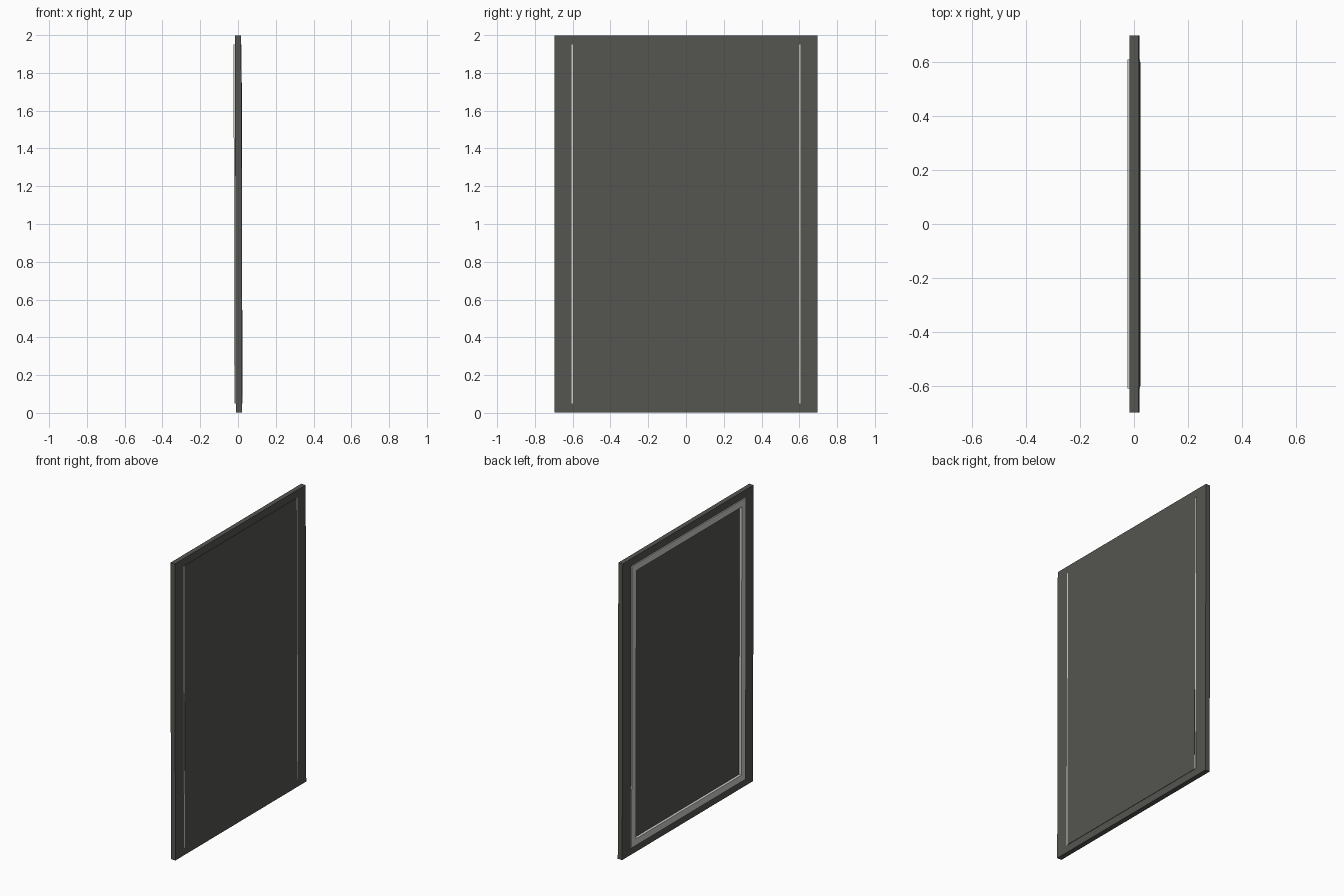
import bpy, bmesh
from mathutils import Matrix

if "Cube" in bpy.data.objects:
    bpy.data.objects.remove(bpy.data.objects["Cube"])

def material(name, rgb):
    m = bpy.data.materials.new(name)
    m.diffuse_color = (*rgb, 1)
    m.use_nodes = True
    m.node_tree.nodes["Principled BSDF"].inputs["Base Color"].default_value = m.diffuse_color
    return m

dark = material("dark grey", (0.09, 0.09, 0.08))
light = material("light grey", (0.62, 0.62, 0.60))

# the whole door leans very slightly
TILT = Matrix.Translation((0, 0, 1)) @ Matrix.Rotation(-0.0022, 4, 'Y')

def finish(name, bm, mat):
    bmesh.ops.recalc_face_normals(bm, faces=bm.faces)
    bm.transform(TILT)
    me = bpy.data.meshes.new(name)
    bm.to_mesh(me)
    bm.free()
    me.materials.append(mat)
    ob = bpy.data.objects.new(name, me)
    bpy.context.collection.objects.link(ob)
    return ob

def slab(name, hy, hz, x0, x1, mat):
    bm = bmesh.new()
    bmesh.ops.create_cube(bm, size=1)
    for v in bm.verts:
        v.co.x = x1 if v.co.x > 0 else x0
        v.co.y *= 2 * hy
        v.co.z *= 2 * hz
    return finish(name, bm, mat)

def ring(name, outer, inner, x0, x1, mat):
    """Rectangular frame between two half-size pairs (y, z)."""
    bm = bmesh.new()
    profile = ((*outer, x0), (*outer, x1), (*inner, x1), (*inner, x0))
    rows = [[bm.verts.new((x, sy * y, sz * z)) for y, z, x in profile]
            for sy, sz in ((-1, -1), (1, -1), (1, 1), (-1, 1))]
    for c in range(4):
        a, b = rows[c], rows[(c + 1) % 4]
        for k in range(4):
            bm.faces.new((a[k], a[(k + 1) % 4], b[(k + 1) % 4], b[k]))
    return finish(name, bm, mat)

# dark outer border
ring("outer_border", (0.697, 0.999), (0.600, 0.945), -0.0140, 0.0190, dark)
# light frame running through the border: proud at the back, a thin rim at the front
ring("light_frame", (0.607, 0.950), (0.562, 0.905), -0.0215, 0.0205, light)
# dark panel, slightly proud in front, recessed behind
slab("inner_panel", 0.598, 0.950, -0.004, 0.0215, dark)
